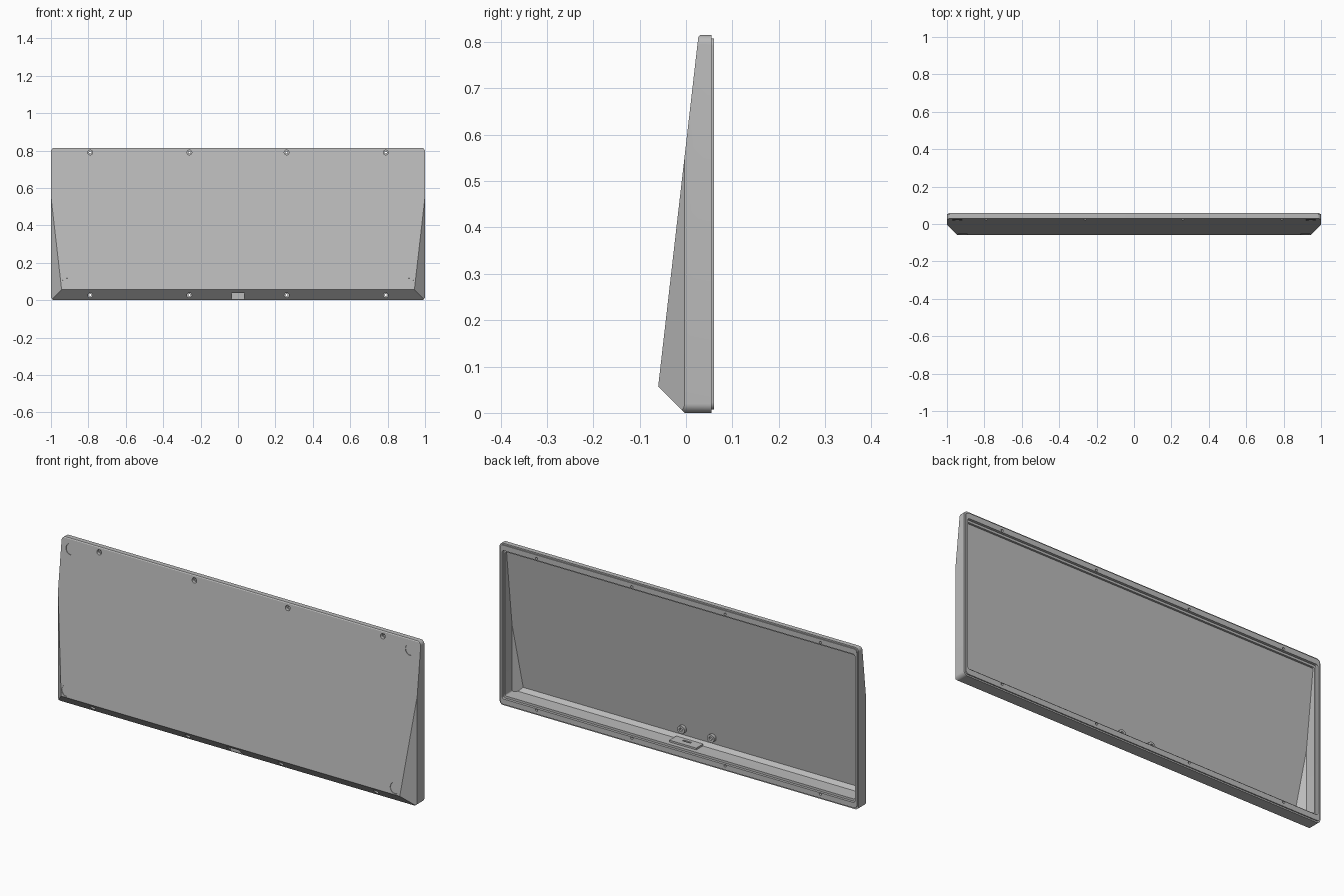
import bpy, bmesh, math
from mathutils import Vector, Matrix

cube = bpy.data.objects.get("Cube")
if cube:
    bpy.data.objects.remove(cube, do_unlink=True)

grey = bpy.data.materials.new("neutral grey")
grey.use_nodes = True
colour = (0.5, 0.5, 0.5, 1)
grey.diffuse_color = colour
grey.node_tree.nodes["Principled BSDF"].inputs["Base Color"].default_value = colour

HEIGHT = 0.815
SLOPE = Vector((0, -0.758, 0.087)).normalized()
# Planes that shape the sloping front, bottom chamfer and side chamfers
PLANES = [
    (Vector((0, -0.06, 0.057)), SLOPE),
    (Vector((0, -0.003, 0)), Vector((0, -1, -1)).normalized()),
    (Vector((1, -0.003, 0)), Vector((1, -1, 0)).normalized()),
    (Vector((-1, -0.003, 0)), Vector((-1, -1, 0)).normalized()),
]
TOP_EASE = (Vector((0, 0.03, HEIGHT)), Vector((0, -1, 0.8)).normalized())


def finish(bm, name):
    bmesh.ops.recalc_face_normals(bm, faces=bm.faces)
    mesh = bpy.data.meshes.new(name)
    bm.to_mesh(mesh)
    bm.free()
    mesh.materials.append(grey)
    obj = bpy.data.objects.new(name, mesh)
    bpy.context.collection.objects.link(obj)
    return obj


def rounded_prism(name, side, end, y0, y1, radius, planes=(), wall=0):
    """Rounded rectangle run along y, then trimmed by planes moved inward."""
    bm = bmesh.new()
    w, mid, h = 1 - side - radius, HEIGHT / 2, HEIGHT / 2 - end - radius
    verts = []
    for i, (sx, sz) in enumerate(((1, 1), (-1, 1), (-1, -1), (1, -1))):
        for k in range(9):
            a = math.pi / 2 * (i + k / 8)
            verts.append(bm.verts.new((sx * w + radius * math.cos(a), y0,
                                       mid + sz * h + radius * math.sin(a))))
    face = bm.faces.new(verts)
    new = bmesh.ops.extrude_face_region(bm, geom=[face])["geom"]
    moved = [v for v in new if isinstance(v, bmesh.types.BMVert)]
    bmesh.ops.translate(bm, verts=moved, vec=(0, y1 - y0, 0))
    for point, normal in planes:
        cut = bmesh.ops.bisect_plane(
            bm, geom=bm.verts[:] + bm.edges[:] + bm.faces[:], dist=1e-6,
            plane_co=point - normal * wall, plane_no=normal, clear_outer=True)
        edges = [e for e in cut["geom_cut"] if isinstance(e, bmesh.types.BMEdge)]
        if edges:
            bmesh.ops.contextual_create(bm, geom=edges)
    return finish(bm, name)


def box(name, lo, hi):
    bm = bmesh.new()
    lo, hi = Vector(lo), Vector(hi)
    bmesh.ops.create_cube(bm, size=1, matrix=Matrix.Translation((lo + hi) / 2)
                          @ Matrix.Diagonal((*(hi - lo), 1)))
    return finish(bm, name)


def rod(name, centre, radius, length, axis=Vector((0, 1, 0))):
    bm = bmesh.new()
    turn = axis.to_track_quat('Z', 'Y').to_matrix().to_4x4()
    bmesh.ops.create_cone(bm, cap_ends=True, segments=24, radius1=radius,
                          radius2=radius, depth=length,
                          matrix=Matrix.Translation(centre) @ turn)
    return finish(bm, name)


def combine(target, tool, operation='DIFFERENCE'):
    mod = target.modifiers.new(tool.name, 'BOOLEAN')
    mod.operation, mod.solver, mod.object = operation, 'EXACT', tool
    bpy.context.view_layer.objects.active = target
    bpy.ops.object.modifier_apply(modifier=mod.name)
    bpy.data.objects.remove(tool, do_unlink=True)


def front_y(z):
    return -0.06 + (z - 0.057) * 0.087 / 0.758


# Outer shell with the raised rear lip
case = rounded_prism("case_shell", 0, 0, -0.1, 0.0545, 0.02, PLANES + [TOP_EASE])
combine(case, rounded_prism("rear_lip", 0.007, 0.007, 0.045, 0.06, 0.016), 'UNION')

# Hollow interior and stepped opening
combine(case, rounded_prism("cavity", 0.026, 0.045, -0.1, 0.1, 0.008, PLANES, 0.015))
combine(case, rounded_prism("rebate", 0.018, 0.034, 0.047, 0.1, 0.01))

# Screw holes with counterbores along both long edges
for x in (-0.79, -0.26, 0.26, 0.79):
    for z, depth in ((0.027, 0.02), (0.79, 0.038)):
        combine(case, rod("screw_hole", (x, 0, z), 0.006, 0.4))
        combine(case, rod("counterbore", (x, depth - 0.1, z), 0.013, 0.2))

# Shallow round recesses for the feet
for side in (-1, 1):
    for x, z in ((0.915, 0.09), (0.945, 0.765)):
        combine(case, rod("foot_recess", (side * x, front_y(z), z), 0.028, 0.006, SLOPE))

# Connector boss, pocket and slot
combine(case, box("connector_boss", (-0.075, -0.03, 0.03), (0.075, 0.025, 0.054)), 'UNION')
combine(case, box("connector_pocket", (-0.035, -0.1, 0.005), (0.035, -0.008, 0.038)))
combine(case, box("connector_slot", (-0.022, -0.014, 0.03), (0.022, -0.004, 0.07)))

# Two hollow standoffs inside
for x in (0.045, -0.12):
    combine(case, rod("standoff", (x, -0.035, 0.095), 0.02, 0.024), 'UNION')
    combine(case, rod("standoff_bore", (x, -0.021, 0.095), 0.009, 0.024))

# Smooth rounded corners, sharp edges elsewhere
bpy.ops.object.select_all(action='DESELECT')
case.select_set(True)
bpy.context.view_layer.objects.active = case
bpy.ops.object.shade_smooth_by_angle(angle=math.radians(25))
